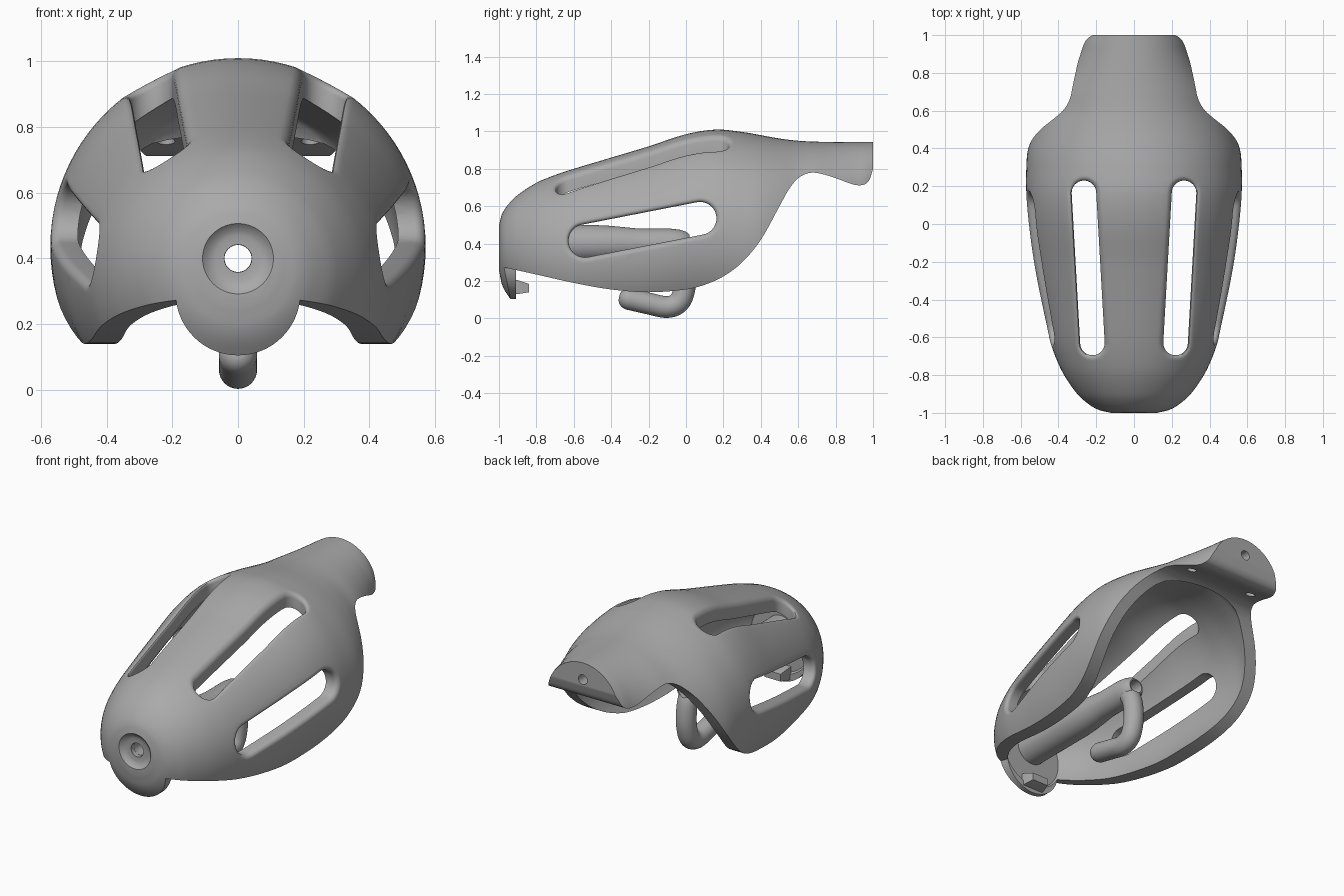
import bpy, bmesh
from math import sin, cos, pi, sqrt, radians
from mathutils import Vector

if "Cube" in bpy.data.objects:
    bpy.data.objects.remove(bpy.data.objects["Cube"], do_unlink=True)

grey = bpy.data.materials.new("plain_grey")
grey.use_nodes = True
grey.diffuse_color = (0.4, 0.4, 0.4, 1)
grey.node_tree.nodes["Principled BSDF"].inputs["Base Color"].default_value = (0.4, 0.4, 0.4, 1)

X, Y, Z = Vector((1, 0, 0)), Vector((0, 1, 0)), Vector((0, 0, 1))


def interp(table, t):
    """Smooth curve through the rows of a table keyed by its first column."""
    n = len(table)
    i = 0
    while i < n - 2 and t > table[i + 1][0]:
        i += 1
    a, b = table[i], table[i + 1]
    p, q = table[max(i - 1, 0)], table[min(i + 2, n - 1)]
    h = b[0] - a[0]
    s = min(max((t - a[0]) / h, 0), 1)
    out = []
    for k in range(1, len(a)):
        ma = (b[k] - p[k]) / (b[0] - p[0]) * h
        mb = (q[k] - a[k]) / (q[0] - a[0]) * h
        out.append((2*s**3 - 3*s*s + 1) * a[k] + (s**3 - 2*s*s + s) * ma
                   + (3*s*s - 2*s**3) * b[k] + (s**3 - s*s) * mb)
    return out


def samples(table, steps):
    ts = []
    for a, b in zip(table, table[1:]):
        ts += [a[0] + (b[0] - a[0]) * k / steps for k in range(steps)]
    return ts + [table[-1][0]]


def ring(center, r, u=X, v=Z, n=48):
    return [center + u * (r * cos(2*pi*k/n)) + v * (r * sin(2*pi*k/n)) for k in range(n)]


def loft(name, rings):
    """Closed solid through a list of rings with equal point counts."""
    bm = bmesh.new()
    vs = [[bm.verts.new(p) for p in r] for r in rings]
    n = len(vs[0])
    for a, b in zip(vs, vs[1:]):
        for k in range(n):
            bm.faces.new((a[k], a[(k + 1) % n], b[(k + 1) % n], b[k]))
    bm.faces.new(vs[0])
    bm.faces.new(vs[-1])
    bmesh.ops.recalc_face_normals(bm, faces=bm.faces)
    me = bpy.data.meshes.new(name)
    bm.to_mesh(me)
    bm.free()
    ob = bpy.data.objects.new(name, me)
    bpy.context.collection.objects.link(ob)
    return ob


def lathe(name, profile, z, n=48):
    return loft(name, [ring(Vector((0, y, z)), r, n=n) for y, r in profile])


def activate(ob):
    bpy.ops.object.select_all(action="DESELECT")
    ob.select_set(True)
    bpy.context.view_layer.objects.active = ob


def boolean(ob, tool, op="DIFFERENCE"):
    activate(ob)
    m = ob.modifiers.new("cut", "BOOLEAN")
    m.operation, m.solver, m.object = op, "EXACT", tool
    bpy.ops.object.modifier_apply(modifier=m.name)
    bpy.data.objects.remove(tool, do_unlink=True)


def finish(ob, angle=35):
    ob.data.materials.clear()
    ob.data.materials.append(grey)
    for p in ob.data.polygons:
        p.material_index = 0
    activate(ob)
    bpy.ops.object.shade_smooth_by_angle(angle=radians(angle))


# Body sections: y, radius, top height
BODY = [(-1, .12, .5), (-.985, .185, .555), (-.95, .245, .61), (-.9, .3, .66),
        (-.8, .37, .725), (-.7, .417, .767), (-.6, .45, .8), (-.4, .493, .86),
        (-.2, .53, .92), (0, .557, .985), (.16, .57, 1.01), (.3, .57, .997),
        (.4, .56, .98), (.5, .52, .962), (.6, .455, .95), (.7, .41, .945),
        (.8, .345, .943), (.9, .29, .943), (.96, .265, .943), (1, .24, .943)]
# Lower edge of the guard: y, height
EDGE = [(-1.05, .29), (-.8, .235), (-.6, .19), (-.4, .155), (-.2, .14), (0, .155),
        (.1, .18), (.2, .225), (.3, .3), (.4, .42), (.5, .6), (.55, .69), (.6, .75),
        (.66, .778), (.72, .774), (.8, .75), (.9, .715), (.95, .715), (.98, .74), (1, .8)]
WALL = .08


def section(y):
    r, top = interp(BODY, y)
    return r, top - r


def body_ring(y, inset=0):
    r, c = section(y)
    return ring(Vector((0, y, c)), r - inset, n=96)


# Guard shell: outer body minus cavity
shell = loft("guard_shell", [body_ring(y) for y in samples(BODY, 4)])
cavity = [body_ring(-.92 + 1.49 * k / 50, WALL) for k in range(51)]
cavity += [body_ring(y, d) for y, d in ((.6, .09), (.63, .13), (.65, .17), (.67, .23))]
boolean(shell, loft("cavity", cavity))

# Open underside, leaving the round front tab
outline = [(y, interp(EDGE, y)[0]) for y in samples(EDGE, 4)]
outline += [(1.1, .85), (1.1, -.5), (-1.1, -.5), (-1.1, .3)]
under = loft("underside", [[Vector((x, y, z)) for y, z in outline] for x in (-.8, .8)])
boolean(under, lathe("tab", [(-1.3, .19), (-.91, .19)], .295, 64))
boolean(shell, under)


# Slots with rounded outer edges
def stadium(a, b, rad):
    a, b = Vector(a), Vector(b)
    d = (b - a).normalized()
    s = Vector((-d.y, d.x))
    pts = []
    for p, q, e in ((a, b, 1), (b, a, -1)):
        pts += [p + (s * cos(pi*k/16) - d * sin(pi*k/16)) * rad * e for k in range(17)]
        pts += [p.lerp(q, k / 20) - s * rad * e for k in range(1, 20)]
    return pts


def top_point(u, v, depth, flat):
    r, c = section(v)
    return Vector((u, v, flat if flat else c + sqrt(r*r - u*u) - depth))


def side_point(u, v, depth, flat):
    r, c = section(u)
    return Vector((flat if flat else sqrt(r*r - (v - c)**2) - depth, u, v))


def slot(a, b, rad, place, far, deep, side):
    f = .028
    layers = [(f, 0, far), (f, -.01, 0)]
    layers += [(f * (1 - sin(t*pi/10)), f * (1 - cos(t*pi/10)), 0) for t in range(6)]
    layers += [(0, 0, deep)]
    rings = []
    for grow, depth, flat in layers:
        pts = [place(p.x, p.y, depth, flat) for p in stadium(a, b, rad + grow)]
        rings.append([Vector((p.x * side, p.y, p.z)) for p in pts])
    return loft("slot", rings)


for side in (1, -1):
    boolean(shell, slot((.22, -.63), (.265, .165), .065, top_point, 1.2, .47, side))
    boolean(shell, slot((-.54, .415), (.075, .535), .088, side_point, .8, .25, side))
    # Blind holes under the tail
    boolean(shell, loft("tail_hole", [ring(Vector((.22 * side, .78, z)), .028, X, Y, 24)
                                      for z in (.6, .82)]))
boolean(shell, lathe("end_hole", [(.88, .03), (1.1, .03)], .84, 24))

# Countersunk front bore
boolean(shell, lathe("front_bore", [(-1.1, .108), (-1, .108), (-.992, .1), (-.982, .085),
                                    (-.977, .07), (-.977, .042), (-.7, .042)], .4))
finish(shell)

# Grip tube
grip = lathe("grip_with_hook", [(-.95, .1), (-.6, .1), (-.5, .1), (-.4, .095), (-.32, .087),
                                (-.25, .08), (-.08, .08), (-.03, .074), (0, .064), (.02, .048)], .4)

# Finger hook bent down and forward
PATH = [(0, -.31, .105), (1, -.2, .08), (2, -.1, .061), (3, -.035, .09), (4, -.006, .17),
        (5, -.005, .26), (6, -.025, .34), (7, -.08, .4)]
rings = []
for t in samples(PATH, 6):
    p = Vector((0, *interp(PATH, t)))
    d = (Vector((0, *interp(PATH, t + .05))) - Vector((0, *interp(PATH, t - .05)))).normalized()
    if t == 0:
        # Rounded tip
        rings += [ring(p - d * .05 * cos(a*pi/12), .052 * sin(a*pi/12) + .004, X, X.cross(d), 32)
                  for a in range(1, 6)]
    rings.append(ring(p, .058, X, X.cross(d), 32))
boolean(grip, loft("hook", rings), "UNION")
boolean(grip, lathe("grip_bore", [(-1.1, .041), (.2, .041)], .4))
finish(grip, 40)

# Lug behind the tab
lug = loft("tab_lug", [[Vector((sx * w, y, z)) for sx, z in ((-1, lo), (1, lo), (1, hi), (-1, hi))]
                       for y, w, lo, hi in ((-.94, .07, .13, .205), (-.9, .07, .13, .205),
                                            (-.84, .055, .14, .185))])
finish(lug, 20)
